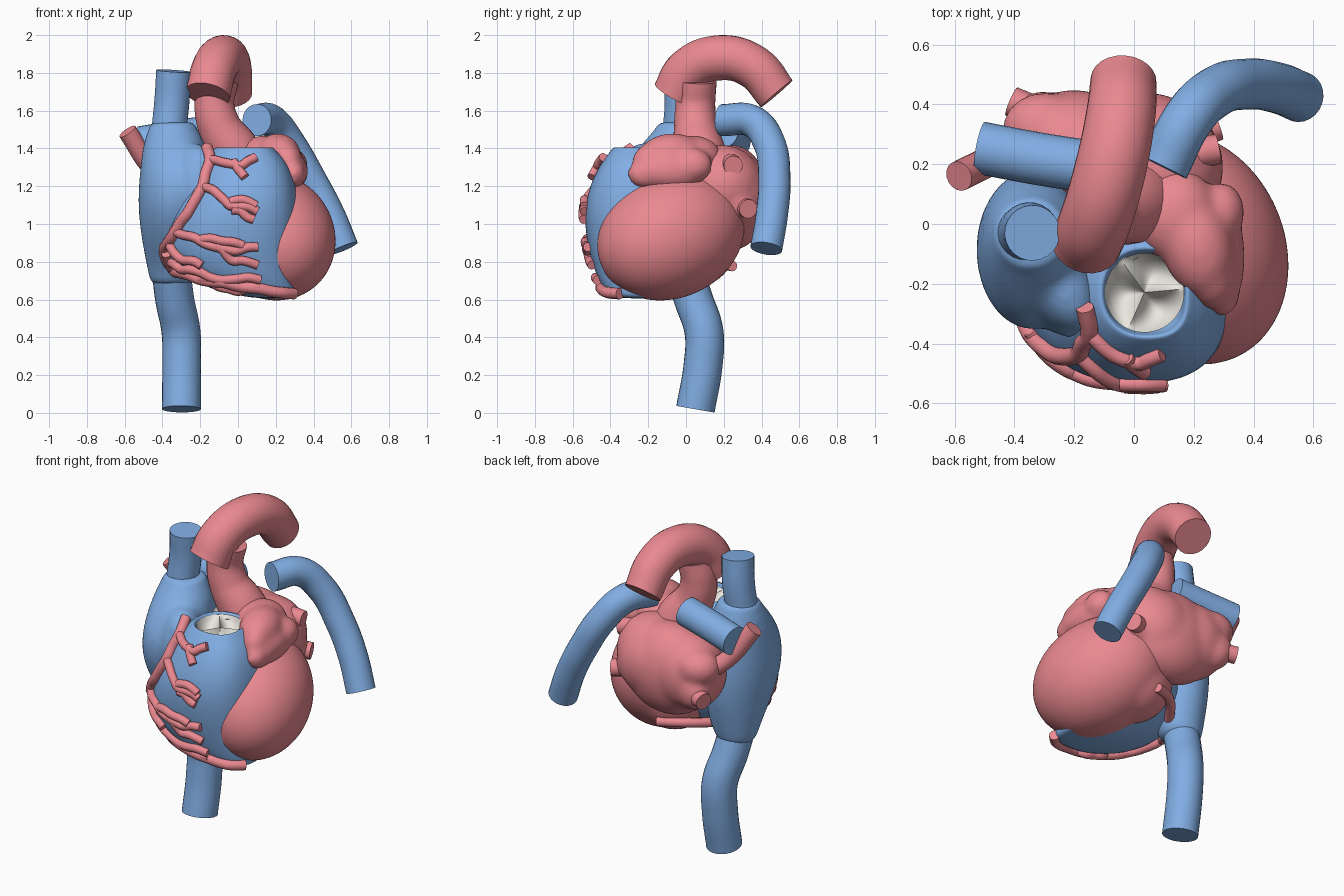
import bpy, bmesh, math, random
from mathutils import Vector, Matrix
from mathutils.bvhtree import BVHTree

if "Cube" in bpy.data.objects:
    bpy.data.objects.remove(bpy.data.objects["Cube"])

random.seed(4)


def material(name, col):
    m = bpy.data.materials.new(name)
    m.diffuse_color = (*col, 1)
    m.use_nodes = True
    m.node_tree.nodes["Principled BSDF"].inputs["Base Color"].default_value = m.diffuse_color
    return m


RED = material("red_tissue", (0.82, 0.25, 0.28))
BLUE = material("blue_tissue", (0.22, 0.42, 0.77))
PALE = material("valve_tissue", (0.82, 0.80, 0.74))


def finish(ob, mat, angle=40):
    """Apply modifiers / turn curves to mesh, colour and smooth."""
    bpy.ops.object.select_all(action='DESELECT')
    bpy.context.view_layer.objects.active = ob
    ob.select_set(True)
    bpy.ops.object.convert(target='MESH')
    ob = bpy.context.view_layer.objects.active
    ob.data.materials.clear()
    ob.data.materials.append(mat)
    bpy.ops.object.shade_smooth_by_angle(angle=math.radians(angle))
    return ob


def from_bmesh(name, bm):
    bmesh.ops.recalc_face_normals(bm, faces=bm.faces)
    me = bpy.data.meshes.new(name)
    bm.to_mesh(me)
    bm.free()
    ob = bpy.data.objects.new(name, me)
    bpy.context.collection.objects.link(ob)
    return ob


def tube(name, paths, r, mat, radii=None, sides=6):
    """Round capped tubes through the points of each path."""
    cu = bpy.data.curves.new(name, 'CURVE')
    cu.dimensions = '3D'
    cu.bevel_depth, cu.bevel_resolution = r, sides
    cu.resolution_u, cu.use_fill_caps = 8 if sides > 4 else 3, True
    for pts in paths:
        sp = cu.splines.new('BEZIER')
        sp.bezier_points.add(len(pts) - 1)
        for i, (bp, p) in enumerate(zip(sp.bezier_points, pts)):
            bp.co = p
            bp.handle_left_type = bp.handle_right_type = 'AUTO'
            bp.radius = radii[i] if radii else 1
    ob = bpy.data.objects.new(name, cu)
    bpy.context.collection.objects.link(ob)
    return finish(ob, mat)


def loft(name, rings, mat, left=2.0, right=2.0, n=28):
    """Skin of superellipse rings (z, cx, cy, rx, ry), boxier for higher powers."""
    bm = bmesh.new()
    loops = []
    for z, cx, cy, rx, ry in rings:
        loop = []
        for i in range(n):
            c, s = math.cos(math.tau * i / n), math.sin(math.tau * i / n)
            power = right if c > 0 else left
            k = (abs(c) ** power + abs(s) ** power) ** (-1 / power)
            loop.append(bm.verts.new((cx + rx * c * k, cy + ry * s * k, z)))
        loops.append(loop)
    for a, b in zip(loops, loops[1:]):
        for i in range(n):
            bm.faces.new((a[i], a[(i + 1) % n], b[(i + 1) % n], b[i]))
    bm.faces.new(loops[0])
    bm.faces.new(loops[-1])
    ob = from_bmesh(name, bm)
    ob.modifiers.new("subdivide", 'SUBSURF').levels = 2
    return finish(ob, mat, 60)


def blob(name, parts, mat, base=None, smooth=8):
    """Ellipsoids (centre, radii, z turn in degrees) melted together, and into a base if given."""
    bm = bmesh.new()
    if base:
        bm.from_mesh(base.data)
        bpy.data.objects.remove(base)
    for c, r, turn in parts:
        m = Matrix.Translation(c) @ Matrix.Rotation(math.radians(turn), 4, 'Z') @ Matrix.Diagonal((*r, 1))
        bmesh.ops.create_uvsphere(bm, u_segments=32, v_segments=20, radius=1, matrix=m)
    ob = from_bmesh(name, bm)
    rm = ob.modifiers.new("melt", 'REMESH')
    rm.mode, rm.voxel_size = 'VOXEL', 0.018
    sm = ob.modifiers.new("soften", 'SMOOTH')
    sm.factor, sm.iterations = 0.5, smooth
    return finish(ob, mat, 80)


# right ventricle, open at the top for the valve
rv = loft("right_ventricle", [
    (0.605, 0.2, -0.24, 0.09, 0.1), (0.625, 0.14, -0.24, 0.17, 0.17),
    (0.69, 0.03, -0.22, 0.28, 0.24), (0.80, -0.03, -0.19, 0.35, 0.31),
    (0.93, -0.035, -0.175, 0.36, 0.355), (1.08, -0.01, -0.18, 0.335, 0.36),
    (1.22, 0.025, -0.185, 0.28, 0.32), (1.33, 0.03, -0.205, 0.23, 0.24),
    (1.39, 0.03, -0.225, 0.168, 0.172), (1.41, 0.035, -0.23, 0.147, 0.152),
    (1.40, 0.035, -0.23, 0.132, 0.137), (1.30, 0.035, -0.23, 0.125, 0.13)], BLUE, 2.15, 3.0)

# right atrium melted together with its appendage
ra = loft("right_atrium_core", [
    (0.68, -0.35, 0.0, 0.11, 0.105), (0.69, -0.35, 0.0, 0.115, 0.112), (0.78, -0.335, -0.01, 0.15, 0.145),
    (0.95, -0.335, -0.06, 0.182, 0.235), (1.12, -0.34, -0.09, 0.193, 0.275),
    (1.28, -0.335, -0.09, 0.185, 0.26), (1.42, -0.335, -0.055, 0.17, 0.185),
    (1.50, -0.345, -0.035, 0.13, 0.13), (1.535, -0.345, -0.03, 0.12, 0.117),
    (1.54, -0.345, -0.03, 0.117, 0.115)], BLUE)
ra = blob("right_atrium", [((-0.26, -0.21, 1.2), (0.11, 0.18, 0.22), 25),
                           ((-0.24, -0.2, 1.31), (0.1, 0.17, 0.12), 25)], BLUE, ra, 10)

# left ventricle: egg leaning to the front left apex, broad at its base
axis = Vector((0.36, -0.85, -0.37)).normalized()
side = axis.cross(Vector((0, 0, 1))).normalized()
up = side.cross(axis)
basis = Matrix((axis, side, up)).transposed().to_4x4()
bm = bmesh.new()
bmesh.ops.create_uvsphere(bm, u_segments=64, v_segments=32, radius=1,
                          matrix=Matrix.Translation((0.18, -0.08, 0.935)) @ basis @ Matrix.Diagonal((0.412, 0.325, 0.328, 1)))
egg = finish(from_bmesh("left_ventricle_core", bm), RED, 80)
lv = blob("left_ventricle", [((0.06, 0.03, 0.9), (0.25, 0.24, 0.24), 0)], RED, egg, 8)

# left atrium, its appendage and the four vein stubs
blob("left_atrium", [((0.08, 0.19, 1.2), (0.22, 0.22, 0.22), 0),
                     ((-0.2, 0.25, 1.16), (0.22, 0.2, 0.23), 0),
                     ((-0.06, 0.24, 1.14), (0.3, 0.2, 0.28), 0),
                     ((0.04, 0.26, 1.16), (0.22, 0.18, 0.22), 0),
                     ((0.14, 0.23, 1.3), (0.11, 0.1, 0.1), 20),
                     ((0.17, 0.27, 1.1), (0.11, 0.1, 0.09), 20),
                     ((-0.29, 0.34, 1.1), (0.12, 0.1, 0.12), -30),
                     ((-0.3, 0.32, 1.24), (0.14, 0.12, 0.11), 0)], RED, None, 10)
blob("left_appendage", [((0.14, 0.03, 1.35), (0.14, 0.16, 0.12), 0),
                        ((0.21, -0.07, 1.36), (0.12, 0.18, 0.12), 15),
                        ((0.25, -0.15, 1.32), (0.09, 0.14, 0.12), 12),
                        ((0.285, -0.08, 1.28), (0.085, 0.2, 0.1), 5),
                        ((0.285, -0.2, 1.265), (0.07, 0.11, 0.08), 10),
                        ((0.29, 0.04, 1.31), (0.08, 0.1, 0.09), 0)], RED)
tube("pulmonary_veins", [
    [(0.1, 0.2, 1.28), (0.2, 0.235, 1.32), (0.28, 0.25, 1.31)],
    [(0.1, 0.25, 1.1), (0.2, 0.3, 1.09), (0.28, 0.33, 1.08)],
    [(-0.3, 0.32, 1.18), (-0.45, 0.23, 1.29), (-0.585, 0.16, 1.49)],
    [(-0.25, 0.33, 1.1), (-0.34, 0.38, 1.09), (-0.41, 0.41, 1.08)]], 0.051, RED)

# great arteries
tube("ascending_aorta", [[(0.03, 0.09, 1.25), (-0.02, 0.07, 1.38), (-0.1, 0.05, 1.52),
                          (-0.125, 0.05, 1.64), (-0.105, 0.055, 1.76)]], 0.108, RED,
     [1.4, 1.3, 1.05, 0.97, 1.0], 10)
tube("aortic_arch", [[(-0.16, -0.06, 1.685), (-0.13, 0.01, 1.81), (-0.08, 0.18, 1.88),
                      (-0.045, 0.36, 1.83), (-0.035, 0.48, 1.69)]], 0.12, RED,
     [1.0, 1.0, 1.0, 0.97, 0.92], 10)
tube("left_pulmonary_artery", [[(0.1, 0.19, 1.55), (0.18, 0.35, 1.545), (0.27, 0.44, 1.43),
                                (0.38, 0.468, 1.24), (0.48, 0.455, 1.05), (0.555, 0.425, 0.87)]], 0.085, BLUE, None, 10)
tube("right_pulmonary_artery", [[(-0.515, 0.255, 1.43), (-0.33, 0.22, 1.46), (-0.14, 0.19, 1.49)]],
     0.088, BLUE, None, 10)

# great veins
tube("upper_vein", [[(-0.365, -0.03, 1.5), (-0.35, -0.02, 1.65), (-0.34, -0.03, 1.81)]], 0.093, BLUE, None, 10)
tube("lower_vein", [[(-0.3, 0.05, 0.02), (-0.298, 0.09, 0.25), (-0.302, 0.095, 0.43),
                     (-0.335, 0.04, 0.6), (-0.35, 0.0, 0.72)]], 0.103, BLUE, None, 10)


# valves: three bowls divided by raised ridges
def valve(name, centre, r, tilt, phase):
    bm = bmesh.new()
    m = Matrix.Translation(centre) @ Matrix.Rotation(tilt, 4, 'X')
    n, rows = 72, 12
    grid = []
    for j in range(rows + 1):
        t = 0.02 + 0.98 * j / rows
        row = []
        for i in range(n):
            a = math.tau * i / n
            dip = abs(math.sin(1.5 * a)) ** 0.9 * math.sin(math.pi * t) ** 0.6
            row.append(bm.verts.new(m @ Vector((r * t * math.cos(a + phase), r * t * math.sin(a + phase),
                                                -0.07 * dip - 0.015 * (1 - t)))))
        grid.append(row)
    for a, b in zip(grid, grid[1:]):
        for i in range(n):
            bm.faces.new((a[i], a[(i + 1) % n], b[(i + 1) % n], b[i]))
    bm.faces.new(grid[0])
    finish(from_bmesh(name, bm), PALE, 50)


valve("pulmonary_valve", (0.035, -0.23, 1.392), 0.133, 0.05, 0.1)
valve("aortic_valve", (-0.04, -0.04, 1.385), 0.09, 0.1, 0.6)

# coronary arteries: front view lines dropped onto the surface
bm = bmesh.new()
for ob in (rv, ra, lv):
    bm.from_mesh(ob.data)
skin = BVHTree.FromBMesh(bm)
bm.free()


def drape(line, step=0.05, wobble=0.009):
    pts = []
    for (x0, z0), (x1, z1) in zip(line, line[1:]):
        k = max(1, round(math.hypot(x1 - x0, z1 - z0) / step))
        pts += [(x0 + (x1 - x0) * i / k, z0 + (z1 - z0) * i / k) for i in range(k)]
    out = []
    for x, z in pts + [line[-1]]:
        x, z = x + random.uniform(-wobble, wobble), z + random.uniform(-wobble, wobble)
        hit = skin.ray_cast(Vector((x, -2, z)), Vector((0, 1, 0)))
        if hit[0] is None:
            hit = skin.find_nearest(Vector((x, -0.3, z)))
        out.append(hit[0] + hit[1] * 0.012)
    return out


trunk = [(-0.17, 1.40), (-0.14, 1.33), (-0.18, 1.2), (-0.26, 1.05), (-0.35, 0.92), (-0.385, 0.85),
         (-0.35, 0.77), (-0.2, 0.72), (0.05, 0.67), (0.29, 0.635)]
tube("coronary_trunk", [drape(trunk, 0.06, 0.004)], 0.03, RED, None, 4)
branches = [
    [(-0.15, 1.34), (-0.07, 1.32), (0.01, 1.31), (0.09, 1.35)], [(-0.02, 1.32), (0.03, 1.25)],
    [(-0.18, 1.2), (-0.09, 1.15), (-0.03, 1.09), (0.11, 1.07)], [(-0.05, 1.11), (0.03, 1.12), (0.1, 1.1)],
    [(-0.03, 1.08), (0.09, 1.03)],
    [(-0.34, 0.97), (-0.23, 0.93), (-0.12, 0.89), (0.0, 0.86), (0.11, 0.88)],
    [(-0.12, 0.89), (-0.02, 0.81), (0.11, 0.79)], [(-0.2, 0.92), (-0.08, 0.92), (0.02, 0.89)],
    [(-0.37, 0.8), (-0.25, 0.76), (-0.1, 0.71), (0.11, 0.715)], [(-0.36, 0.88), (-0.29, 0.82), (-0.18, 0.79)],
    [(-0.2, 0.72), (0.0, 0.66), (0.11, 0.675)]]
tube("coronary_branches", [drape(b) for b in branches], 0.025, RED, None, 3)

# coronary branch wrapping round the back
wrap = []
for p in [(-0.4, -0.28, 0.84), (-0.34, -0.14, 0.76), (-0.22, 0.06, 0.77), (-0.1, 0.2, 0.78), (0.03, 0.24, 0.78)]:
    hit = skin.find_nearest(Vector(p))
    wrap.append(hit[0] + hit[1] * 0.012)
tube("rear_coronary", [wrap], 0.028, RED, None, 4)
